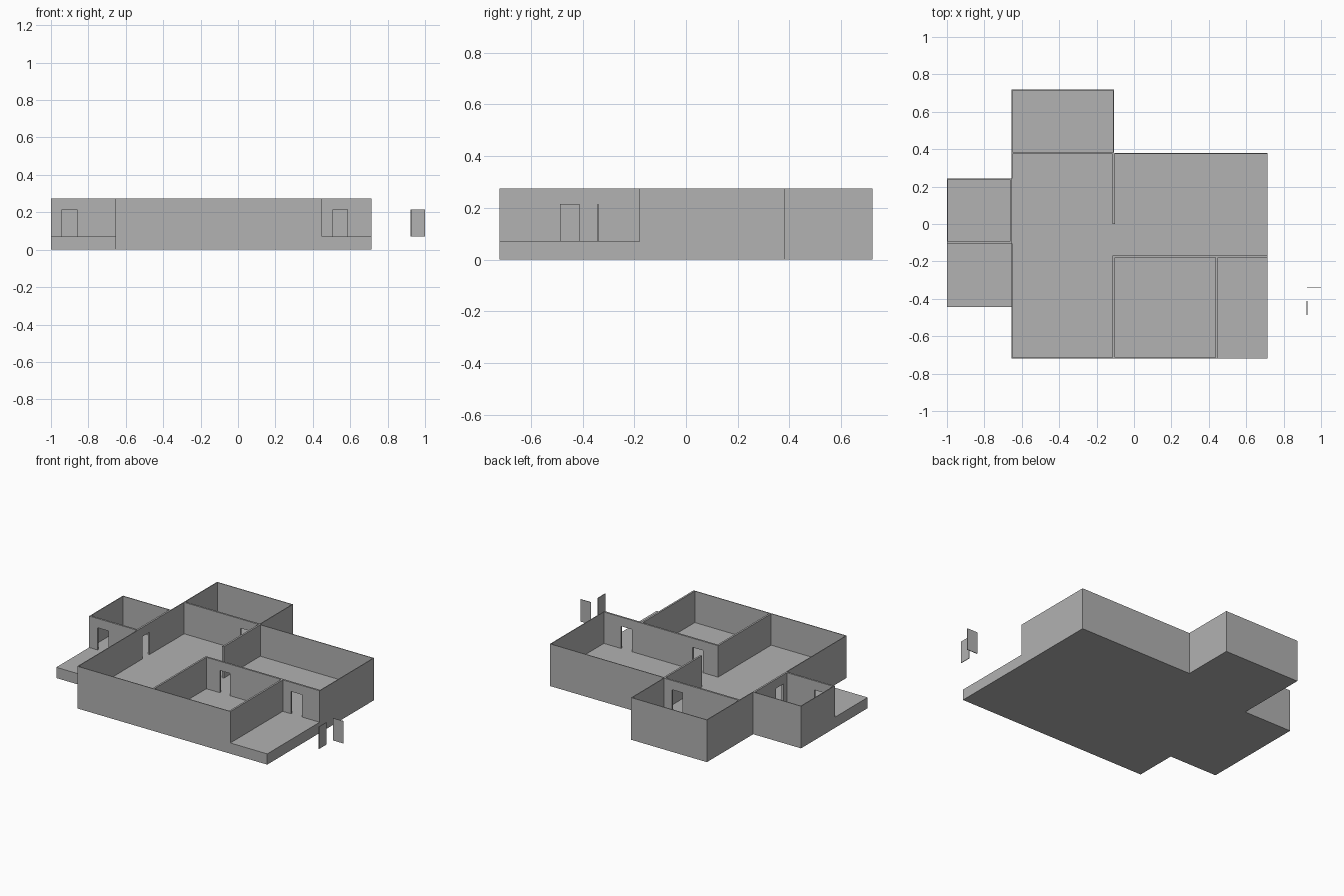
import bpy
import bmesh
from mathutils import Vector

if "Cube" in bpy.data.objects:
    bpy.data.objects.remove(bpy.data.objects["Cube"], do_unlink=True)

FLOOR, TOP, LINTEL = 0.07, 0.275, 0.215
THIN, THICK = 0.005, 0.012

grey = bpy.data.materials.new("plain grey")
grey.use_nodes = True
colour = (0.445, 0.445, 0.445, 1)
grey.diffuse_color = colour
grey.node_tree.nodes["Principled BSDF"].inputs["Base Color"].default_value = colour


def prism(name, points, direction):
    """Extrude a flat outline along a direction into a closed solid."""
    bm = bmesh.new()
    base = bm.faces.new([bm.verts.new(p) for p in points])
    out = bmesh.ops.extrude_face_region(bm, geom=[base], use_keep_orig=True)
    moved = [v for v in out["geom"] if isinstance(v, bmesh.types.BMVert)]
    bmesh.ops.translate(bm, verts=moved, vec=Vector(direction))
    bmesh.ops.recalc_face_normals(bm, faces=bm.faces[:])
    mesh = bpy.data.meshes.new(name)
    bm.to_mesh(mesh)
    bm.free()
    mesh.materials.append(grey)
    obj = bpy.data.objects.new(name, mesh)
    bpy.context.collection.objects.link(obj)
    return obj


def wall(name, axis, start, end, at, thick=THIN, door=None, top=TOP):
    """Wall running along x or y, its low side at 'at', with an optional doorway."""
    outline = [(start, FLOOR)]
    if door:
        a, b = door
        outline += [(a, FLOOR), (a, LINTEL), (b, LINTEL), (b, FLOOR)]
    outline += [(end, FLOOR), (end, top), (start, top)]
    if axis == "x":
        return prism(name, [(u, at, z) for u, z in outline], (0, thick, 0))
    return prism(name, [(at, u, z) for u, z in outline], (thick, 0, 0))


# Outer lines of the plan
W, E, S, N = -0.655, 0.715, -0.72, 0.38
BACK, MID = 0.72, -0.108
ANNEX_W, ANNEX_N, PATIO_S = -1.0, 0.243, -0.443
PORCH_X, PORCH_Y, PATIO_N = 0.449, -0.18, -0.105

# Floor slab
plan = [(W, S), (E, S), (E, N), (MID, N), (MID, BACK), (W, BACK),
        (W, ANNEX_N), (ANNEX_W, ANNEX_N), (ANNEX_W, PATIO_S), (W, PATIO_S)]
prism("floor_slab", [(x, y, 0) for x, y in plan], (0, 0, FLOOR))

# Outside walls
wall("front_wall", "x", W, PORCH_X, S)
wall("east_wall", "y", PORCH_Y, N, E - THIN)
wall("north_wall", "x", MID, E, N - THIN)
wall("back_room_east_wall", "y", N, BACK, MID - THIN)
wall("back_room_north_wall", "x", W, MID, BACK - THIN)
wall("west_wall_front", "y", S, PATIO_N, W)
wall("west_wall_back", "y", ANNEX_N, BACK, W)
wall("annex_west_wall", "y", PATIO_N, ANNEX_N, ANNEX_W)
wall("annex_north_wall", "x", ANNEX_W, W, ANNEX_N - THIN)

# Thicker walls between rooms and facing the two terraces
wall("annex_door_wall", "y", PATIO_N, ANNEX_N, W - 0.008, THICK, (-0.055, 0.018))
wall("patio_door_wall", "x", ANNEX_W, W, PATIO_N, THICK, (-0.94, -0.862))
wall("back_room_door_wall", "x", W, MID, N - 0.006, THICK, (-0.245, -0.168))
wall("hall_divider", "y", 0, N, MID - 0.006, THICK)
wall("front_room_west_wall", "y", S, PORCH_Y, MID - 0.006, THICK)
wall("front_room_door_wall", "x", MID - 0.006, PORCH_X, PORCH_Y, THICK, (-0.005, 0.07))
wall("porch_side_wall", "y", S, PORCH_Y, PORCH_X - THICK, THICK)
wall("porch_door_wall", "x", PORCH_X, E, PORCH_Y, THICK, (0.508, 0.586))

# Two loose door leaves standing beside the house
wall("door_leaf_across", "x", 0.924, 1.0, -0.343, 0.004, top=LINTEL)
wall("door_leaf_along", "y", -0.487, -0.412, 0.923, 0.004, top=LINTEL)
